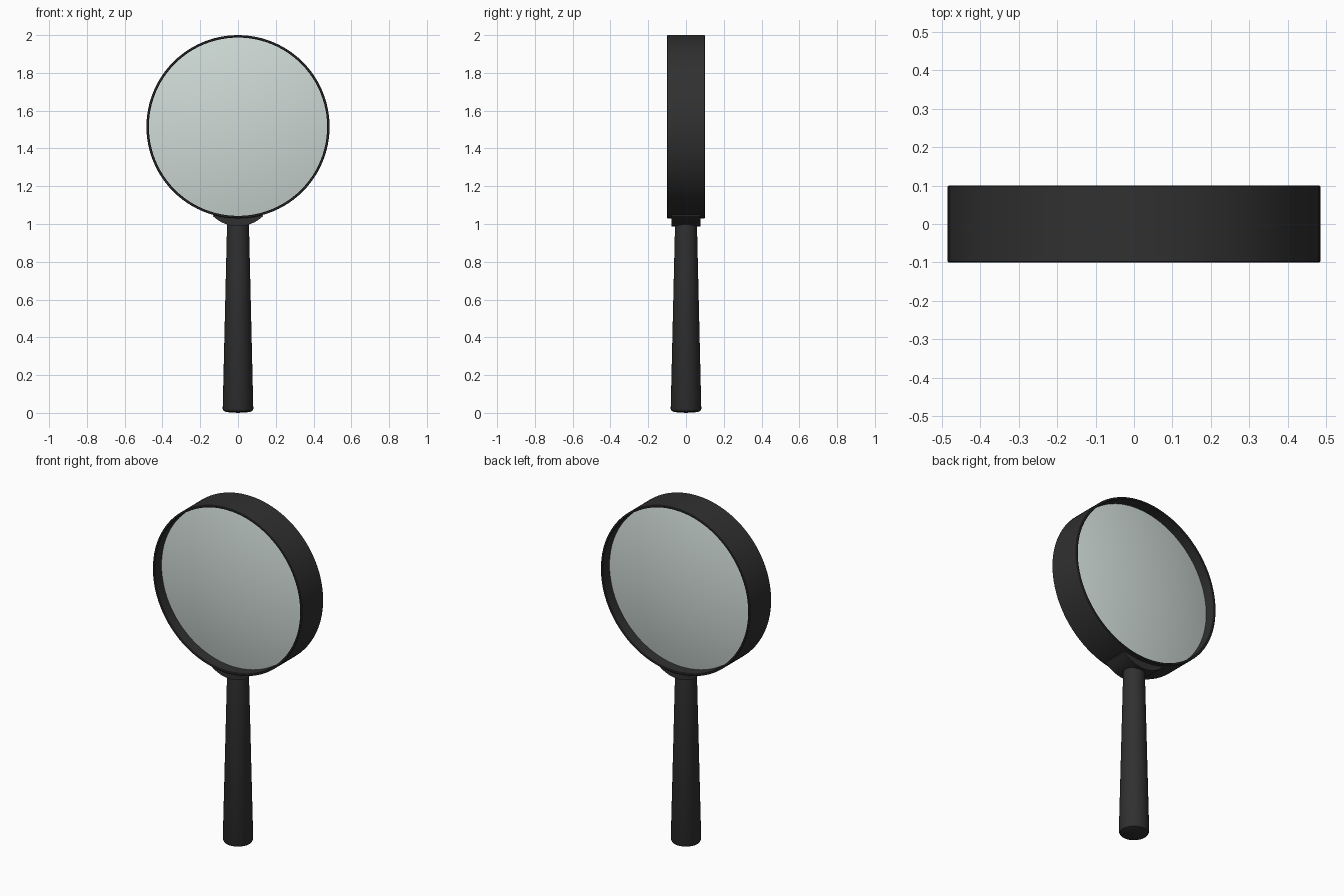
import bpy, bmesh, math
from mathutils import Matrix, Vector

if "Cube" in bpy.data.objects:
    bpy.data.objects.remove(bpy.data.objects["Cube"], do_unlink=True)

CENTRE_Z = 1.515
RIM_R = 0.485
INNER_R = 0.472


def material(name, colour):
    mat = bpy.data.materials.new(name)
    mat.use_nodes = True
    mat.diffuse_color = colour
    bsdf = mat.node_tree.nodes["Principled BSDF"]
    bsdf.inputs["Base Color"].default_value = colour
    bsdf.inputs["Alpha"].default_value = colour[3]
    bsdf.inputs["Roughness"].default_value = 0.5
    return mat


black = material("black plastic", (0.03, 0.03, 0.03, 1))
glass = material("pale glass", (0.62, 0.70, 0.67, 0.8))


def finish(bm, name, mat, angle=40):
    bmesh.ops.remove_doubles(bm, verts=bm.verts, dist=1e-5)
    bmesh.ops.recalc_face_normals(bm, faces=bm.faces)
    mesh = bpy.data.meshes.new(name)
    bm.to_mesh(mesh)
    bm.free()
    obj = bpy.data.objects.new(name, mesh)
    bpy.context.collection.objects.link(obj)
    mesh.materials.append(mat)
    bpy.ops.object.select_all(action="DESELECT")
    obj.select_set(True)
    bpy.context.view_layer.objects.active = obj
    bpy.ops.object.shade_smooth_by_angle(angle=math.radians(angle))
    return obj


def lathe(name, profile, mat, steps, closed=False):
    """Spin (radius, height) points about z."""
    bm = bmesh.new()
    verts = [bm.verts.new((r, 0, h)) for r, h in profile]
    edges = [bm.edges.new(pair) for pair in zip(verts, verts[1:])]
    if closed:
        edges.append(bm.edges.new((verts[-1], verts[0])))
    bmesh.ops.spin(bm, geom=verts + edges, cent=(0, 0, 0), axis=(0, 0, 1),
                   angle=math.tau, steps=steps, use_merge=True)
    return finish(bm, name, mat)


def face_front(obj):
    """Turn the lathe axis to y and lift the part to the lens centre."""
    obj.data.transform(Matrix.Translation((0, 0, CENTRE_Z))
                       @ Matrix.Rotation(math.pi / 2, 4, "X"))


# Rim: a thin, deep ring with softened edges
b = 0.003
half = [(RIM_R - b, 0.1), (RIM_R, 0.1 - b)]
inner = [(INNER_R, 0.1 - b), (INNER_R + b, 0.1)]
rim_profile = inner + half + [(r, -h) for r, h in reversed(inner + half)]
face_front(lathe("rim", rim_profile, black, 96, closed=True))

# Lens: two shallow domes meeting a narrow edge
EDGE, BULGE, RINGS = 0.035, 0.05, 12
dome = []
for i in range(RINGS + 1):
    r = INNER_R * i / RINGS
    dome.append((r, EDGE + BULGE * (1 - (r / INNER_R) ** 2)))
face_front(lathe("lens", dome + [(r, -h) for r, h in reversed(dome)], glass, 96))

# Handle: tapered grip with a rounded foot
handle_profile = [(0, 0), (0.06, 0.004), (0.075, 0.01), (0.081, 0.022),
                  (0.058, 1.0), (0, 1.0)]
lathe("handle", handle_profile, black, 32)

# Collar: curved saddle between the handle and the rim
bm = bmesh.new()
outline = []
for i in range(17):
    a = math.radians(-160 + 140 * i / 16)
    outline.append(Vector((0.19 * math.cos(a), -0.076, 1.178 + 0.19 * math.sin(a))))
# Upper edge follows the outside of the rim
for i in range(9):
    a = math.radians(-69 - 42 * i / 8)
    r = RIM_R - 0.006
    outline.append(Vector((r * math.cos(a), -0.076, CENTRE_Z + r * math.sin(a))))
rim_bottom = [p for p in outline[:17]
              if math.hypot(p.x, p.z - CENTRE_Z) > RIM_R - 0.006]
face = bm.faces.new([bm.verts.new(p) for p in rim_bottom + outline[17:]
                     if abs(p.x) < max(q.x for q in rim_bottom) or p in rim_bottom])
extruded = bmesh.ops.extrude_face_region(bm, geom=[face])["geom"]
bmesh.ops.translate(bm, vec=(0, 0.152, 0),
                    verts=[v for v in extruded if isinstance(v, bmesh.types.BMVert)])
finish(bm, "collar", black)
